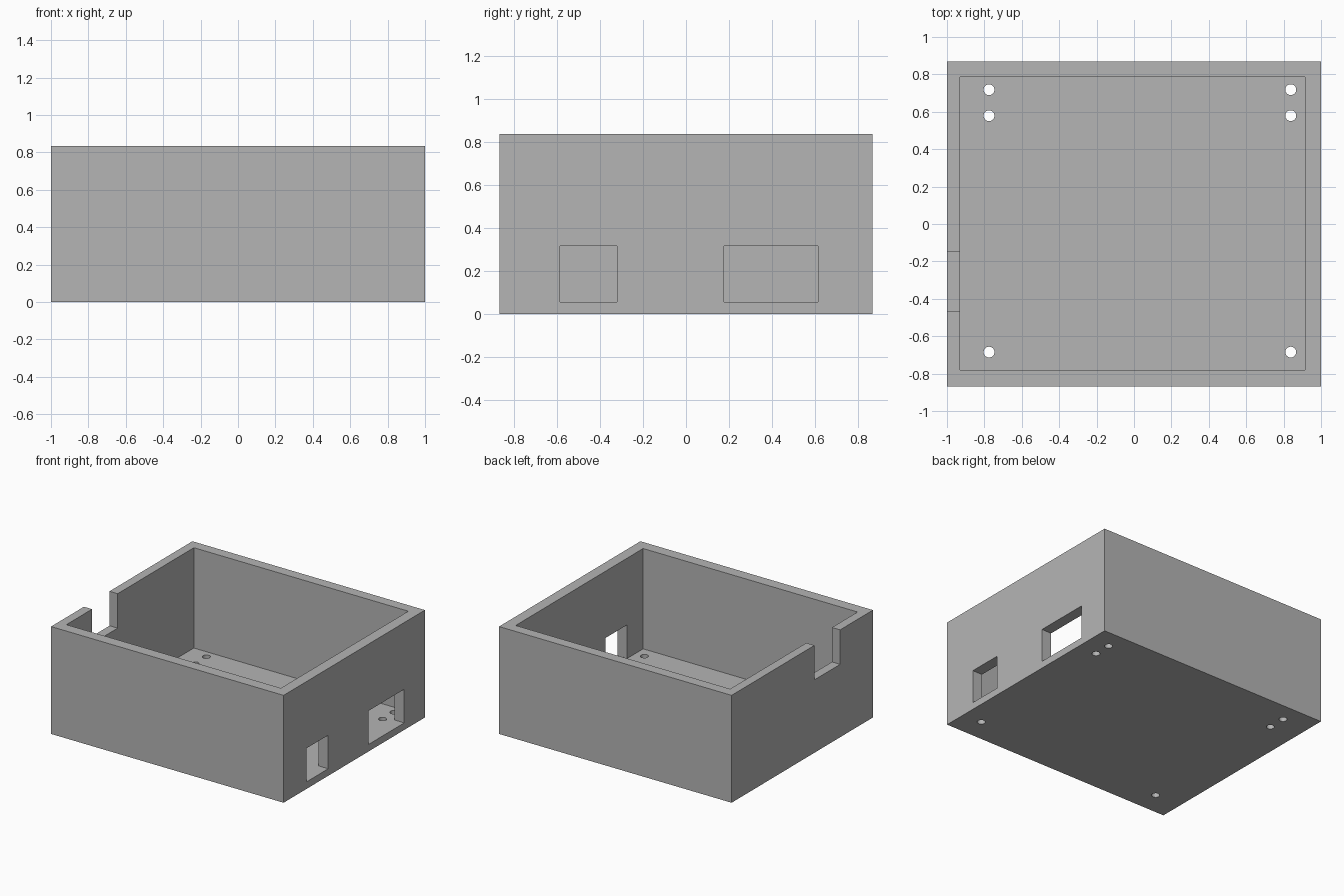
import bpy

old = bpy.data.objects.get("Cube")
if old:
    bpy.data.objects.remove(old, do_unlink=True)

HALF_Y, HEIGHT, FLOOR = 0.868, 0.835, 0.055

# Single grey plastic
grey = bpy.data.materials.new("grey_plastic")
grey.use_nodes = True
colour = (0.46, 0.46, 0.46, 1)
grey.diffuse_color = colour
grey.node_tree.nodes["Principled BSDF"].inputs["Base Color"].default_value = colour


def box(name, low, high):
    """Box spanning two opposite corners."""
    bpy.ops.mesh.primitive_cube_add(size=1)
    ob = bpy.context.object
    ob.name = name
    ob.location = [(a + b) / 2 for a, b in zip(low, high)]
    ob.scale = [b - a for a, b in zip(low, high)]
    bpy.ops.object.transform_apply(location=True, rotation=False, scale=True)
    ob.data.materials.append(grey)
    return ob


def cut(target, cutter):
    """Subtract the cutter from the target, then discard it."""
    cutter.hide_render = True
    mod = target.modifiers.new(cutter.name, "BOOLEAN")
    mod.operation = "DIFFERENCE"
    mod.solver = "EXACT"
    mod.object = cutter
    bpy.ops.object.select_all(action="DESELECT")
    target.select_set(True)
    bpy.context.view_layer.objects.active = target
    bpy.ops.object.modifier_apply(modifier=mod.name)
    bpy.data.objects.remove(cutter, do_unlink=True)


# Open-topped enclosure
case = box("enclosure", (-1, -HALF_Y, 0), (1, HALF_Y, HEIGHT))
cut(case, box("cavity", (-0.93, -0.78, FLOOR), (0.915, 0.786, 1)))

# Two port windows through the +x wall, flush with the floor
for y0, y1 in ((-0.585, -0.32), (0.177, 0.614)):
    cut(case, box("port", (0.85, y0, FLOOR), (1.1, y1, 0.316)))

# Notch in the top of the -x wall
cut(case, box("notch", (-1.1, -0.465, 0.567), (-0.85, -0.15, 1)))

# Screw holes through the floor
for x in (-0.775, 0.838):
    for y in (-0.685, 0.579, 0.718):
        bpy.ops.mesh.primitive_cylinder_add(vertices=32, radius=0.029, depth=0.2,
                                            location=(x, y, FLOOR / 2))
        hole = bpy.context.object
        hole.name = "screw_hole"
        hole.data.materials.append(grey)
        cut(case, hole)

# Smooth hole walls, crisp box edges
bpy.ops.object.shade_smooth_by_angle()
